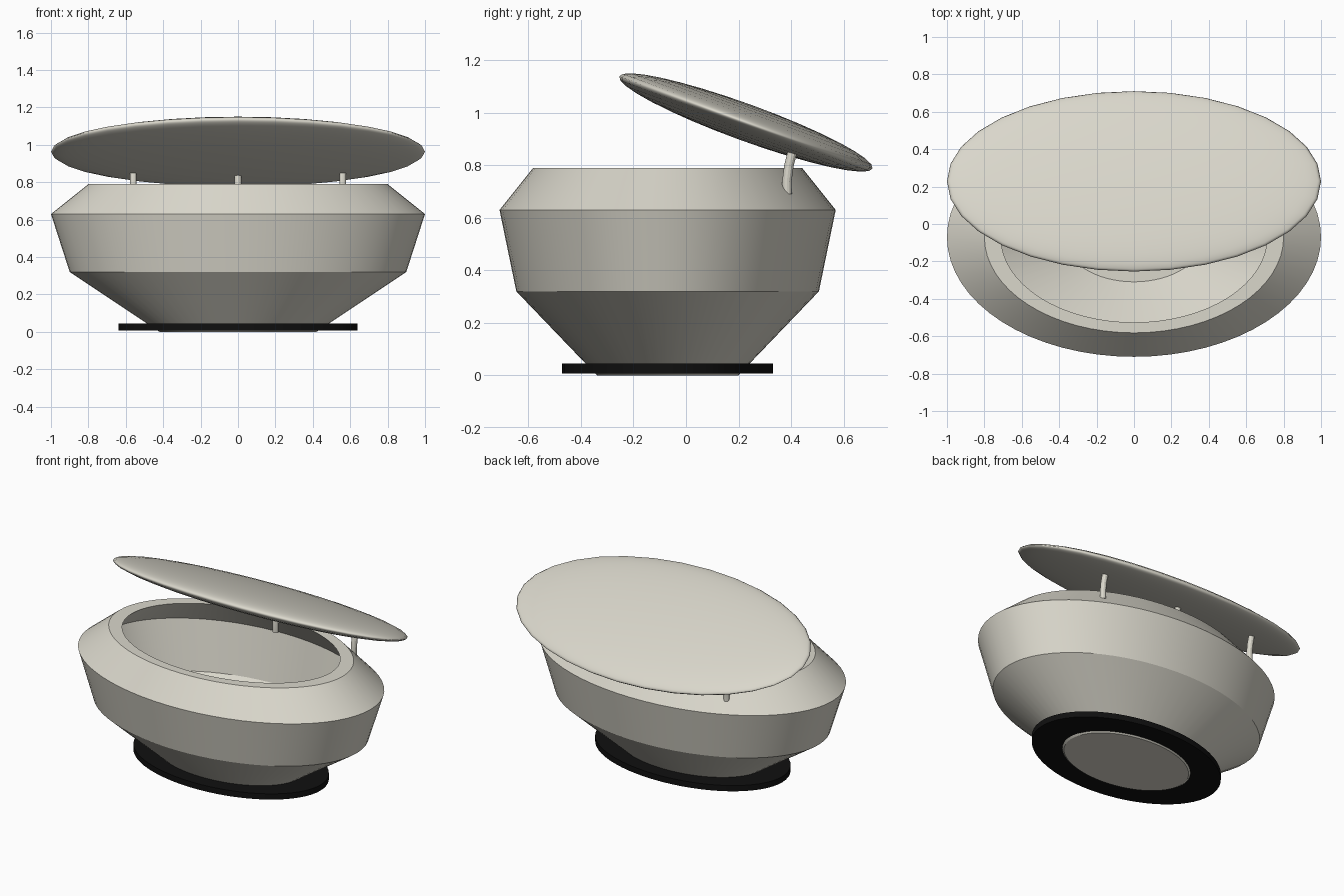
import bpy, bmesh, math
from mathutils import Vector

if "Cube" in bpy.data.objects:
    bpy.data.objects.remove(bpy.data.objects["Cube"])

CENTRE_Y = -0.07


def make_material(name, rgb, roughness):
    mat = bpy.data.materials.new(name)
    mat.use_nodes = True
    mat.diffuse_color = (*rgb, 1)
    bsdf = mat.node_tree.nodes["Principled BSDF"]
    bsdf.inputs["Base Color"].default_value = (*rgb, 1)
    bsdf.inputs["Roughness"].default_value = roughness
    return mat


ceramic = make_material("warm light grey", (0.70, 0.68, 0.60), 0.6)
rubber = make_material("black", (0.005, 0.005, 0.005), 0.8)


def finish(obj, mat, by_angle=True):
    obj.data.materials.append(mat)
    bpy.ops.object.select_all(action="DESELECT")
    obj.select_set(True)
    bpy.context.view_layer.objects.active = obj
    if by_angle:
        bpy.ops.object.shade_smooth_by_angle(angle=math.radians(28))
    else:
        bpy.ops.object.shade_smooth()


def lathe(name, profile, squash, mat, closed=False, segments=64):
    """Oval lathe: profile is (radius, height); open ends are capped."""
    bm = bmesh.new()
    rings = []
    for r, z in profile:
        angles = [2 * math.pi * i / segments for i in range(segments)]
        rings.append([bm.verts.new((r * math.cos(a), r * squash * math.sin(a), z))
                      for a in angles])
    pairs = list(zip(rings, rings[1:]))
    if closed:
        pairs.append((rings[-1], rings[0]))
    else:
        bm.faces.new(rings[0])
        bm.faces.new(rings[-1])
    for low, high in pairs:
        for i in range(segments):
            j = (i + 1) % segments
            bm.faces.new((low[i], low[j], high[j], high[i]))
    bmesh.ops.recalc_face_normals(bm, faces=bm.faces)
    mesh = bpy.data.meshes.new(name)
    bm.to_mesh(mesh)
    bm.free()
    obj = bpy.data.objects.new(name, mesh)
    obj.location.y = CENTRE_Y
    bpy.context.collection.objects.link(obj)
    finish(obj, mat)
    return obj


# Hollow bowl: outer wall, then the same wall scaled in, down to the floor
outer = [(0.42, 0), (0.90, 0.32), (1.0, 0.63), (0.80, 0.79)]
inner = [(r * 0.89, max(z, 0.04)) for r, z in reversed(outer)]
lathe("bowl", outer + inner, 0.64, ceramic)

# Flat foot ring
lathe("foot_ring", [(0.42, 0.008), (0.64, 0.008), (0.64, 0.045), (0.42, 0.045)],
      0.627, rubber, closed=True)

# Tilted lens-shaped lid
bpy.ops.mesh.primitive_uv_sphere_add(segments=32, ring_count=16, radius=1,
                                     location=(0, 0.228, 0.963),
                                     rotation=(math.radians(-20), 0, 0))
lid = bpy.context.object
lid.name = "lid"
lid.scale = (1, 0.513, 0.07)
finish(lid, ceramic, by_angle=False)

# Three bent pegs holding the lid
peg_path = [(0.385, 0.69), (0.384, 0.74), (0.392, 0.80), (0.406, 0.855)]


def peg(name, x, sides=12, radius=0.018):
    bm = bmesh.new()
    rings = []
    for k, (y, z) in enumerate(peg_path):
        before, after = peg_path[max(k - 1, 0)], peg_path[min(k + 1, 3)]
        along = Vector((0, after[0] - before[0], after[1] - before[1])).normalized()
        across = along.cross(Vector((1, 0, 0)))
        ring = []
        for i in range(sides):
            a = 2 * math.pi * i / sides
            offset = Vector((math.cos(a), 0, 0)) + across * math.sin(a)
            ring.append(bm.verts.new(Vector((x, y, z)) + offset * radius))
        rings.append(ring)
    for low, high in zip(rings, rings[1:]):
        for i in range(sides):
            j = (i + 1) % sides
            bm.faces.new((low[i], low[j], high[j], high[i]))
    bm.faces.new(rings[0])
    bm.faces.new(rings[-1])
    bmesh.ops.recalc_face_normals(bm, faces=bm.faces)
    mesh = bpy.data.meshes.new(name)
    bm.to_mesh(mesh)
    bm.free()
    obj = bpy.data.objects.new(name, mesh)
    bpy.context.collection.objects.link(obj)
    finish(obj, ceramic)


for label, x in (("right", -0.56), ("middle", 0), ("left", 0.56)):
    peg(label + "_peg", x)
